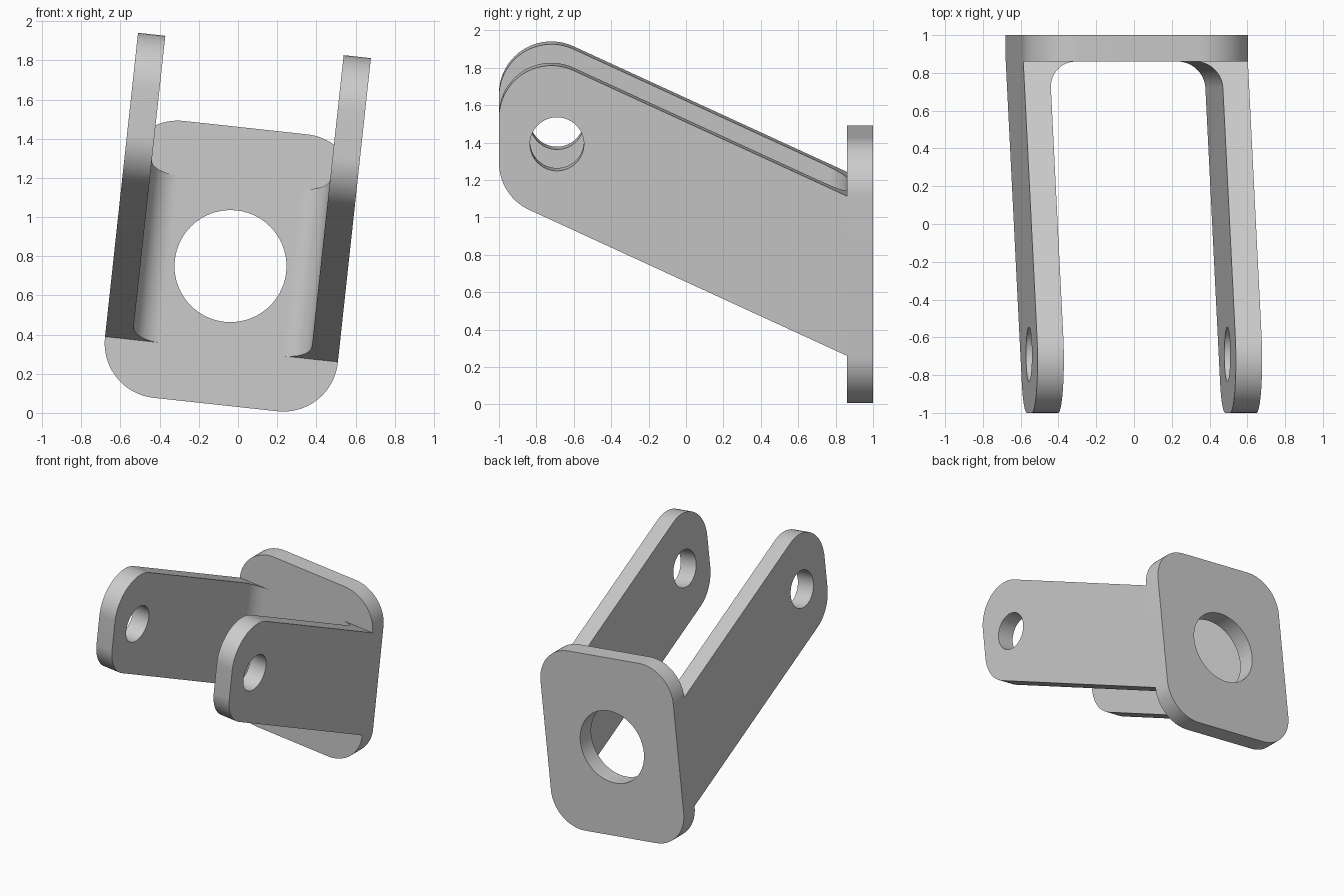
import bpy, bmesh, math
from mathutils import Vector

if "Cube" in bpy.data.objects:
    bpy.data.objects.remove(bpy.data.objects["Cube"], do_unlink=True)

TILT = math.radians(6.2)      # whole bracket leans sideways about y
MID, HALF = -0.119, 0.598     # centre and half width, before the lean
THICK = 0.14                  # sheet thickness and inner bend radius
FACE = 0.86                   # front face of the plate
SLOPE = 0.462                 # fall of the arms towards the plate

grey = bpy.data.materials.new("plain grey")
grey.use_nodes = True
colour = (0.6, 0.6, 0.6, 1)
grey.diffuse_color = colour
grey.node_tree.nodes["Principled BSDF"].inputs["Base Color"].default_value = colour


def rounded(corners, steps=20):
    """Outline from (a, b, radius) corners, with arcs at the rounded ones."""
    out = []
    for i, (a, b, r) in enumerate(corners):
        p = Vector((a, b))
        if r == 0:
            out.append(p)
            continue
        d1 = (Vector(corners[i - 1][:2]) - p).normalized()
        d2 = (Vector(corners[(i + 1) % len(corners)][:2]) - p).normalized()
        half = d1.angle(d2) / 2
        centre = p + (d1 + d2).normalized() * r / math.sin(half)
        reach = r / math.tan(half)
        start, end = p + d1 * reach - centre, p + d2 * reach - centre
        first = math.atan2(start.y, start.x)
        turn = math.atan2(start.x * end.y - start.y * end.x, start.dot(end))
        for k in range(steps + 1):
            t = first + turn * k / steps
            out.append(centre + Vector((math.cos(t), math.sin(t))) * r)
    return out


def circle(a, b, r, n=64):
    return [Vector((a + r * math.cos(2 * math.pi * k / n),
                    b + r * math.sin(2 * math.pi * k / n))) for k in range(n)]


def prism(name, outline, axis, low, high):
    """Extrude an outline along one axis; a, b are the other two in order."""
    bm = bmesh.new()

    def place(p):
        co = [p.x, p.y]
        co.insert(axis, low)
        return co
    face = bm.faces.new([bm.verts.new(place(p)) for p in outline])
    moved = bmesh.ops.extrude_face_region(bm, geom=[face])["geom"]
    shift = Vector((0, 0, 0))
    shift[axis] = high - low
    bmesh.ops.translate(bm, vec=shift,
                        verts=[v for v in moved if isinstance(v, bmesh.types.BMVert)])
    bmesh.ops.recalc_face_normals(bm, faces=bm.faces)
    mesh = bpy.data.meshes.new(name)
    bm.to_mesh(mesh)
    bm.free()
    mesh.materials.append(grey)
    ob = bpy.data.objects.new(name, mesh)
    bpy.context.collection.objects.link(ob)
    return ob


def select(ob):
    bpy.ops.object.select_all(action="DESELECT")
    ob.select_set(True)
    bpy.context.view_layer.objects.active = ob


def combine(ob, tool, operation):
    tool.hide_render = True
    select(ob)
    mod = ob.modifiers.new("cut", "BOOLEAN")
    mod.operation, mod.object, mod.solver = operation, tool, "EXACT"
    bpy.ops.object.modifier_apply(modifier=mod.name)
    bpy.data.objects.remove(tool, do_unlink=True)


def finish(ob):
    ob.rotation_euler.y = TILT
    select(ob)
    bpy.ops.object.shade_smooth_by_angle(angle=math.radians(30))


# Mounting plate with a large round opening
left, right, base, top = MID - HALF, MID + HALF, 0.03, 1.452
plate = prism("mounting_plate", rounded([(left, base, 0.28), (right, base, 0.28),
              (right, top, 0.28), (left, top, 0.28)]), 1, FACE, 1)
combine(plate, prism("opening_cutter", circle(MID, 0.741, 0.286), 1, 0.5, 1.5), "DIFFERENCE")
finish(plate)

# Arms: bent sheet footprint trimmed to the sloping side outline, then drilled
for name, side in (("right_arm", -1), ("left_arm", 1)):
    outer = MID + side * HALF
    inner = outer - side * THICK
    tip = inner - side * THICK
    bend = [Vector((tip + side * THICK * math.sin(t), FACE - THICK + THICK * math.cos(t)))
            for t in (math.pi / 2 * k / 16 for k in range(17))]
    footprint = [Vector((outer, FACE))] + bend + [Vector((inner, -1.2)), Vector((outer, -1.2))]
    arm = prism(name, footprint, 2, -0.2, 2.4)

    low, high, back = 0.711, 1.57, 0.95
    outline = rounded([(back, low - SLOPE * back, 0), (back, high - SLOPE * back, 0),
                       (-1, high + SLOPE, 0.28), (-1, low + SLOPE, 0.28)])
    combine(arm, prism("trim", outline, 0, outer - 0.5, outer + 0.5), "INTERSECT")
    hole = prism("pin_cutter", circle(-0.69, 1.452, 0.144), 0, outer - 0.4, outer + 0.4)
    combine(arm, hole, "DIFFERENCE")
    finish(arm)
